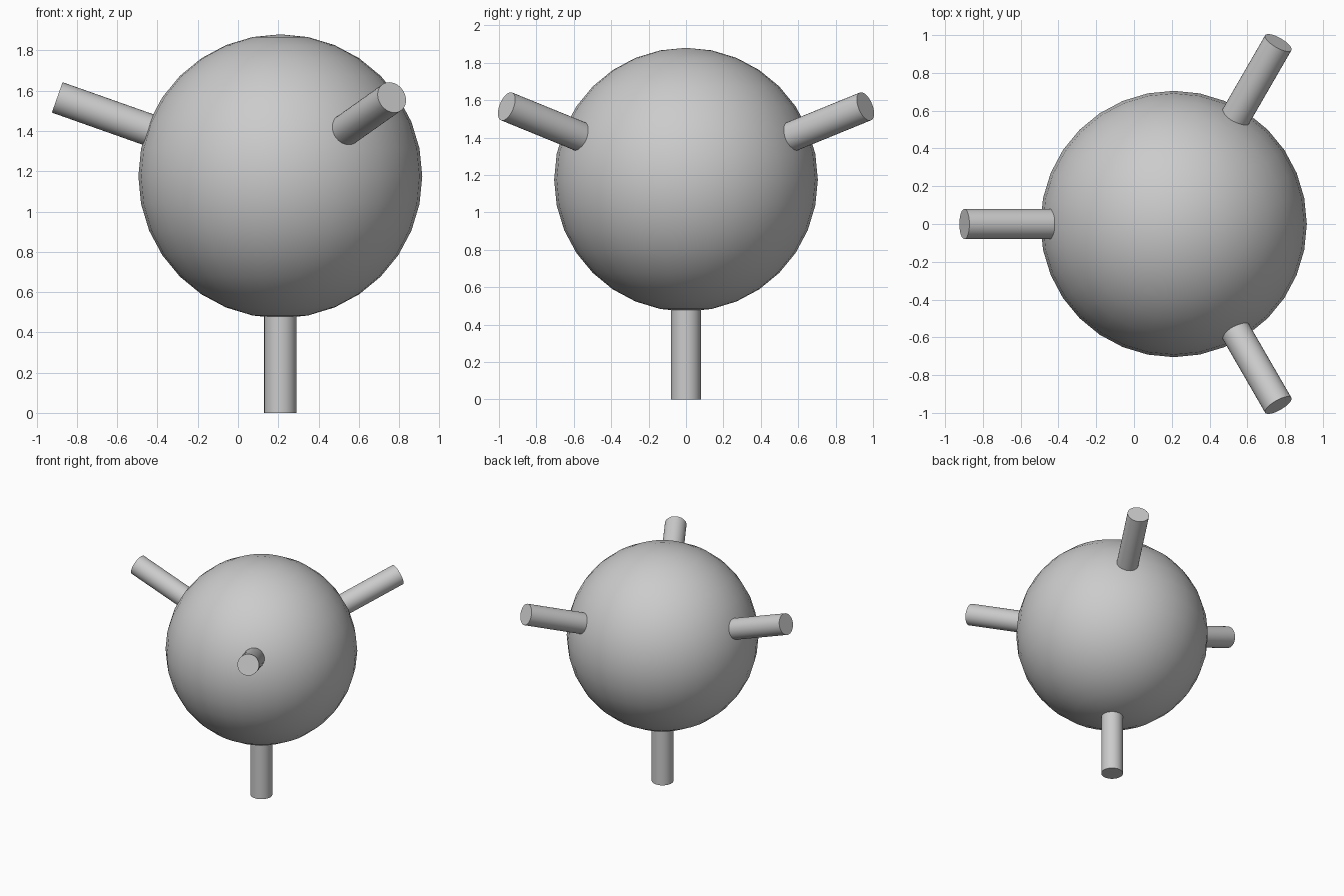
import bpy
import math
from mathutils import Vector

cube = bpy.data.objects.get("Cube")
if cube:
    bpy.data.objects.remove(cube, do_unlink=True)

CENTER = Vector((0.21, 0, 1.175))
BALL_RADIUS = 0.705
ROD_RADIUS = 0.08
REACH = 1.175    # ball centre to rod tip
INNER = 0.55     # rod start, hidden inside the ball

grey = bpy.data.materials.new("plain grey")
grey.use_nodes = True
grey.diffuse_color = (0.6, 0.6, 0.6, 1)
grey.node_tree.nodes["Principled BSDF"].inputs["Base Color"].default_value = (0.6, 0.6, 0.6, 1)


def finish(name):
    obj = bpy.context.object
    obj.name = name
    obj.data.materials.append(grey)
    bpy.ops.object.shade_smooth_by_angle(angle=math.radians(40))


def add_rod(name, direction):
    bpy.ops.mesh.primitive_cylinder_add(
        vertices=32, radius=ROD_RADIUS, depth=REACH - INNER,
        location=CENTER + direction * (REACH + INNER) / 2,
        rotation=direction.to_track_quat('Z', 'Y').to_euler())
    finish(name)


# Ball
bpy.ops.mesh.primitive_uv_sphere_add(segments=32, ring_count=16,
                                     radius=BALL_RADIUS, location=CENTER)
finish("ball")

# Four rods in a tetrahedral arrangement
add_rod("bottom_rod", Vector((0, 0, -1)))
rise = math.asin(1 / 3)
for name, turn in (("right_rod", 180), ("back_left_rod", 60), ("front_left_rod", -60)):
    a = math.radians(turn)
    add_rod(name, Vector((math.cos(rise) * math.cos(a),
                          math.cos(rise) * math.sin(a), math.sin(rise))))
